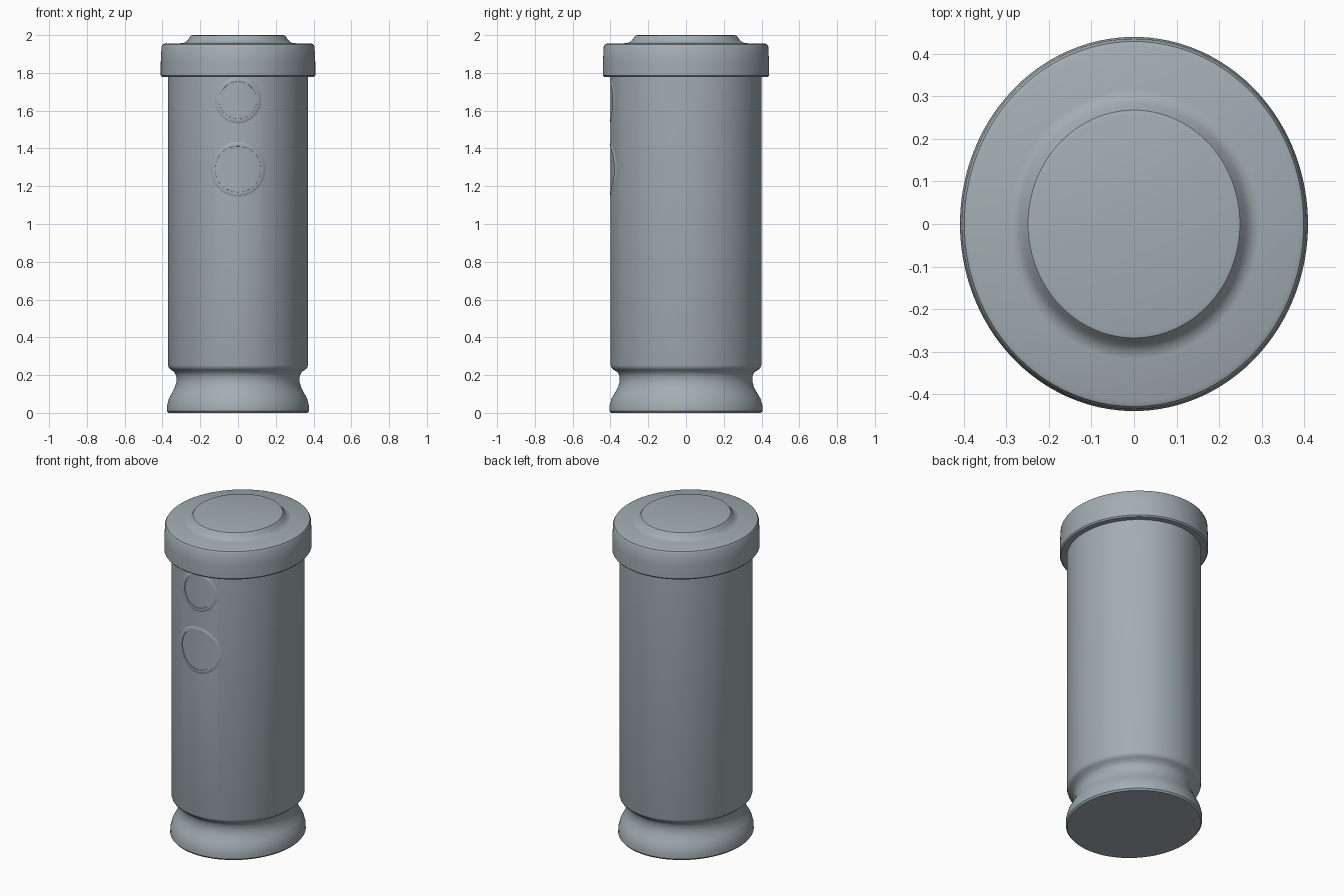
import bpy, bmesh, math

if "Cube" in bpy.data.objects:
    bpy.data.objects.remove(bpy.data.objects["Cube"])

SEG = 128
OVAL = 1.078  # depth of the oval section relative to its width

metal = bpy.data.materials.new("blue_grey")
metal.diffuse_color = (0.36, 0.42, 0.45, 1)
metal.use_nodes = True
metal.node_tree.nodes["Principled BSDF"].inputs["Base Color"].default_value = metal.diffuse_color


def finish(name, bm):
    bmesh.ops.recalc_face_normals(bm, faces=bm.faces[:])
    mesh = bpy.data.meshes.new(name)
    bm.to_mesh(mesh)
    bm.free()
    ob = bpy.data.objects.new(name, mesh)
    bpy.context.collection.objects.link(ob)
    mesh.materials.append(metal)
    return ob


def smooth(ob):
    bpy.ops.object.select_all(action='DESELECT')
    ob.select_set(True)
    bpy.context.view_layer.objects.active = ob
    bpy.ops.object.shade_smooth_by_angle(angle=math.radians(35))


def lathe(name, profile, oval=OVAL, close_bottom=True):
    """Turn (radius, z) points, listed bottom to top, into an oval solid."""
    bm = bmesh.new()
    rings = []
    for r, z in profile:
        rings.append([bm.verts.new((r * math.cos(a), r * oval * math.sin(a), z))
                      for a in (2 * math.pi * i / SEG for i in range(SEG))])
    for lo, hi in zip(rings, rings[1:]):
        for i in range(SEG):
            j = (i + 1) % SEG
            bm.faces.new((lo[i], lo[j], hi[j], hi[i]))
    if close_bottom:
        bm.faces.new(rings[0])
    bm.faces.new(rings[-1])
    return finish(name, bm)


def front_y(x):
    return -0.37 * OVAL * math.sqrt(1 - (x / 0.37) ** 2)


# Main tube with flared foot and waist groove
body = lathe("body", [
    (0.368, 0), (0.376, 0.01), (0.375, 0.04), (0.366, 0.075), (0.350, 0.105),
    (0.334, 0.135), (0.326, 0.165), (0.327, 0.195), (0.336, 0.215),
    (0.355, 0.228), (0.366, 0.238), (0.37, 0.252), (0.37, 1.785)])

# Cap with rounded edges, sweeping up into the raised disc on top
cap = lathe("cap", [
    (0.368, 1.778), (0.402, 1.778), (0.409, 1.786), (0.409, 1.86),
    (0.405, 1.94), (0.399, 1.951), (0.388, 1.956), (0.295, 1.957),
    (0.278, 1.962), (0.265, 1.974), (0.256, 1.988), (0.249, 1.997),
    (0.238, 2.0)], oval=1.075, close_bottom=False)

# Two round recesses in the front, each with a faint raised rim
for label, z, r in (("upper", 1.655, 0.098), ("lower", 1.29, 0.121)):
    bm = bmesh.new()
    bmesh.ops.create_cone(bm, cap_ends=True, segments=64, radius1=r, radius2=r, depth=0.2)
    for v in bm.verts:
        x, y, h = v.co
        v.co = (x, -0.445 + h, z + y)
    cutter = finish(label + "_recess_cutter", bm)
    mod = body.modifiers.new(label + "_recess", 'BOOLEAN')
    mod.operation = 'DIFFERENCE'
    mod.solver = 'EXACT'
    mod.object = cutter
    bpy.context.view_layer.objects.active = body
    bpy.ops.object.modifier_apply(modifier=mod.name)
    bpy.data.objects.remove(cutter)

    bm = bmesh.new()
    rows = []
    for extra, lift in ((0, -0.004), (0.001, 0.004), (0.01, 0.005), (0.02, 0.002), (0.028, -0.002)):
        row = []
        for i in range(64):
            a = 2 * math.pi * i / 64
            x = (r + extra) * math.cos(a)
            row.append(bm.verts.new((x, front_y(x) - lift, z + (r + extra) * math.sin(a))))
        rows.append(row)
    for p, q in zip(rows, rows[1:]):
        for i in range(64):
            j = (i + 1) % 64
            bm.faces.new((p[i], p[j], q[j], q[i]))
    rim = finish(label + "_recess_rim", bm)
    # Make the rim face outward
    if sum(p.normal.y * p.area for p in rim.data.polygons) > 0:
        rim.data.flip_normals()
    smooth(rim)

smooth(body)
smooth(cap)
